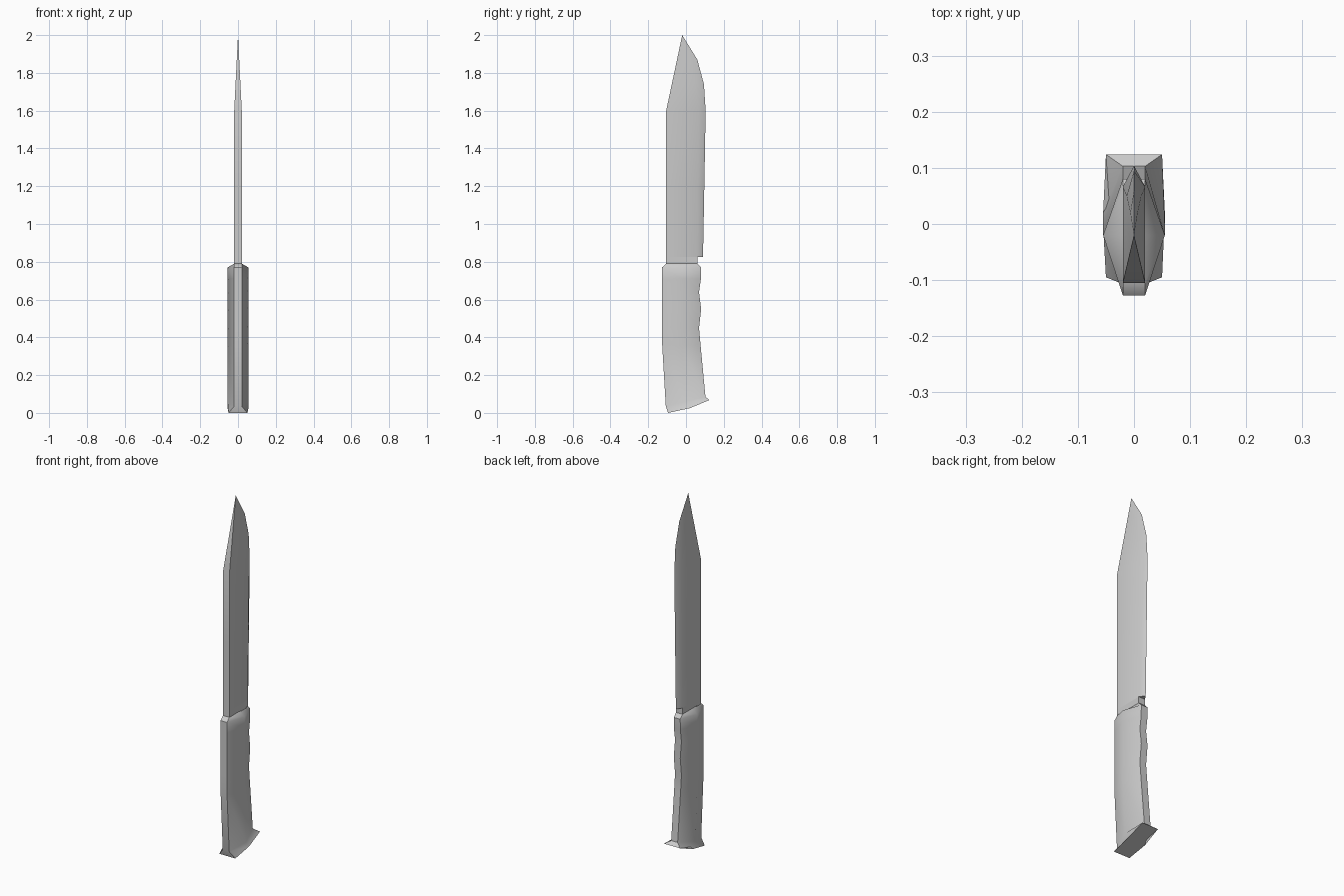
import bpy, bmesh, math

if "Cube" in bpy.data.objects:
    bpy.data.objects.remove(bpy.data.objects["Cube"])


def loft(name, rings, angle):
    """Skin a stack of closed rings and cap both ends."""
    bm = bmesh.new()
    loops = [[bm.verts.new(p) for p in ring] for ring in rings]
    n = len(loops[0])
    for a, b in zip(loops, loops[1:]):
        for i in range(n):
            j = (i + 1) % n
            bm.faces.new((a[i], a[j], b[j], b[i]))
    bm.faces.new(loops[0])
    bm.faces.new(loops[-1])
    bmesh.ops.remove_doubles(bm, verts=bm.verts[:], dist=1e-5)
    bmesh.ops.recalc_face_normals(bm, faces=bm.faces[:])
    me = bpy.data.meshes.new(name)
    bm.to_mesh(me)
    bm.free()
    ob = bpy.data.objects.new(name, me)
    bpy.context.collection.objects.link(ob)
    bpy.ops.object.select_all(action='DESELECT')
    ob.select_set(True)
    bpy.context.view_layer.objects.active = ob
    bpy.ops.object.shade_smooth_by_angle(angle=math.radians(angle))
    return ob


def hexagon(front, mid, back):
    """Mirrored six-point ring from three (x, y, z) corners."""
    half = [front, mid, back]
    return half + [(-x, y, z) for x, y, z in reversed(half)]


# Handle with finger grooves: z, front y, back y
grip = [(0.77, -0.127, 0.08), (0.71, -0.127, 0.079), (0.64, -0.127, 0.069),
        (0.55, -0.127, 0.08), (0.45, -0.127, 0.069), (0.36, -0.126, 0.077)]
rings = [hexagon((0.02, -0.105, 0.79), (0.02, -0.02, 0.79), (0.02, 0.06, 0.79))]
rings += [hexagon((0.02, f, z), (0.055, -0.02, z), (0.02, b, z)) for z, f, b in grip]
# Flared, slanted butt of the handle
rings.append(hexagon((0.02, -0.107, 0.035), (0.055, -0.005, 0.06), (0.02, 0.103, 0.085)))
rings.append(hexagon((0.05, -0.095, 0.0), (0.055, 0.02, 0.025), (0.05, 0.124, 0.068)))
loft("handle", rings, 45)

# Blade neck below the cutting edge
loft("blade_neck", [[(-0.02, -0.105, z), (0.02, -0.105, z), (0.02, 0.06, z), (-0.02, 0.06, z)]
                    for z in (0.785, 0.825)], 30)

# Blade with clipped spine: z, bevel start y, edge y
sections = [(0.825, 0.06, 0.09), (1.2, 0.062, 0.097), (1.6, 0.066, 0.104),
            (1.74, 0.05, 0.095), (1.87, 0.02, 0.06), (2.0, -0.02, -0.02)]
rings = []
for z, bevel, edge in sections:
    t = max(0.0, (z - 1.6) / 0.4)
    w, spine = 0.02 * (1 - t), -0.105 + 0.085 * t
    rings.append([(-w, spine, z), (w, spine, z), (w, bevel, z), (0, edge, z), (-w, bevel, z)])
loft("blade", rings, 32)
